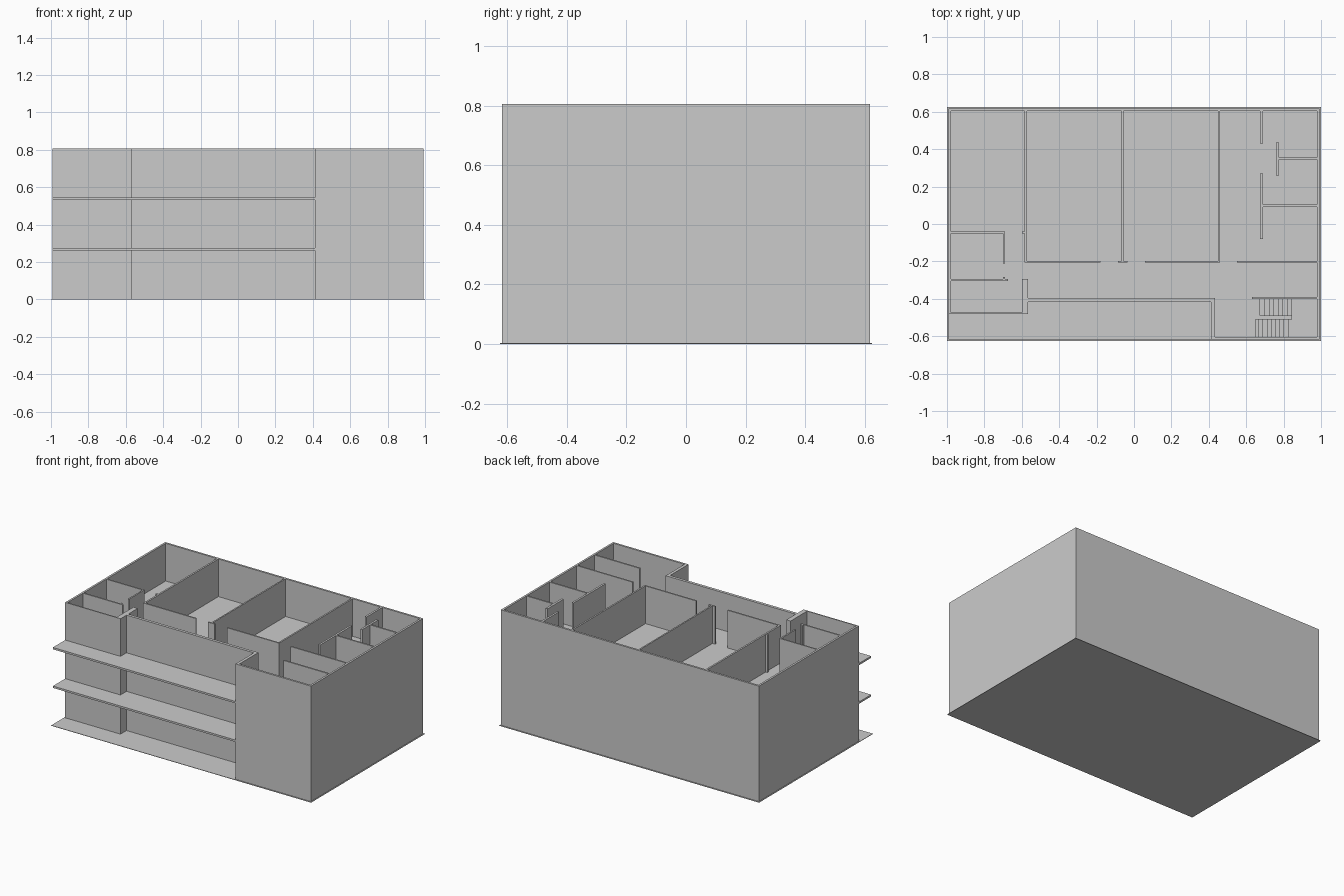
import bpy, bmesh

TOP = 0.806        # wall top
STOREY = 0.2685    # floor to floor


def finish(bm, name):
    bmesh.ops.recalc_face_normals(bm, faces=bm.faces)
    me = bpy.data.meshes.new(name)
    bm.to_mesh(me)
    bm.free()
    ob = bpy.data.objects.new(name, me)
    bpy.context.collection.objects.link(ob)
    return ob


def add_prism(bm, pts, offset):
    f = bm.faces.new([bm.verts.new(p) for p in pts])
    ext = bmesh.ops.extrude_face_region(bm, geom=[f])
    verts = [g for g in ext["geom"] if isinstance(g, bmesh.types.BMVert)]
    bmesh.ops.translate(bm, verts=verts, vec=offset)


def add_box(bm, x0, x1, y0, y1, z0, z1):
    add_prism(bm, [(x0, y0, z0), (x1, y0, z0), (x1, y1, z0), (x0, y1, z0)],
              (0, 0, z1 - z0))


def walls(name, rects):
    bm = bmesh.new()
    for x0, x1, y0, y1 in rects:
        add_box(bm, x0, x1, y0, y1, 0.002, TOP)
    return finish(bm, name)


# thin ground plate
bm = bmesh.new()
add_box(bm, -1, 1, -0.625, 0.625, 0, 0.003)
finish(bm, "ground_plate")

# outer shell, including the recessed front behind the balconies
walls("outer_walls", [
    (-0.993, 0.993, 0.603, 0.617),
    (-0.993, -0.979, -0.482, 0.603),
    (0.979, 0.993, -0.617, 0.603),
    (0.413, 0.979, -0.617, -0.603),
    (0.413, 0.434, -0.603, -0.396),
    (-0.567, 0.413, -0.416, -0.396),
    (-0.979, -0.6, -0.482, -0.474),
    (-0.6, -0.567, -0.482, -0.293),
])

# partitions between the large rooms and along the corridor
walls("room_partitions", [
    (-0.585, -0.573, -0.197, 0.603),
    (-0.066, -0.056, -0.197, 0.603),
    (0.45, 0.461, -0.197, 0.603),
    (-0.585, -0.18, -0.207, -0.197),
    (-0.086, -0.036, -0.207, -0.197),
    (0.06, 0.461, -0.207, -0.197),
    (0.55, 0.979, -0.207, -0.197),
    (-0.6, -0.585, -0.05, -0.041),
])

# small rooms at the left and right ends
walls("small_room_partitions", [
    (-0.979, -0.69, -0.05, -0.041),
    (-0.7, -0.69, -0.21, -0.05),
    (-0.979, -0.675, -0.305, -0.295),
    (-0.7, -0.69, -0.295, -0.283),
    (0.675, 0.689, 0.43, 0.603),
    (0.675, 0.689, -0.08, 0.27),
    (0.689, 0.979, 0.092, 0.103),
    (0.76, 0.775, 0.26, 0.435),
    (0.775, 0.979, 0.345, 0.356),
    (0.63, 0.979, -0.402, -0.391),
])

# floor slabs: balcony at the front left, stairwell opening at the front right
outline = [(-0.993, -0.617), (0.42, -0.617), (0.42, -0.61), (0.65, -0.61),
           (0.65, -0.396), (0.985, -0.396), (0.985, 0.61), (-0.993, 0.61)]
for level in (1, 2):
    z = level * STOREY
    bm = bmesh.new()
    add_prism(bm, [(x, y, z - 0.006) for x, y in outline], (0, 0, 0.013))
    finish(bm, f"floor_slab_{level}")

# half-turn stairs: two flights, a landing and a central spine
STEPS = 8


def add_flight(bm, x0, x1, y0, y1, z0):
    run, rise = (x1 - x0) / STEPS, STOREY / 2 / STEPS
    pts = [(x0, z0)]
    for i in range(STEPS):
        pts += [(x0 + i * run, z0 + (i + 1) * rise),
                (x0 + (i + 1) * run, z0 + (i + 1) * rise)]
    pts += [(x1, z0 + (STEPS - 1) * rise), (x0 + run, z0)]
    add_prism(bm, [(x, y0, z) for x, z in pts], (0, y1 - y0, 0))


for level in (0, 1):
    z = level * STOREY + 0.003
    mid = z + STOREY / 2
    bm = bmesh.new()
    add_flight(bm, 0.665, 0.845, -0.603, -0.51, z)
    add_flight(bm, 0.845, 0.65, -0.49, -0.402, mid)
    add_box(bm, 0.845, 0.979, -0.603, -0.402, mid - 0.013, mid)
    add_box(bm, 0.65, 0.845, -0.51, -0.49, z, z + STOREY)
    finish(bm, f"stairs_{level + 1}")
